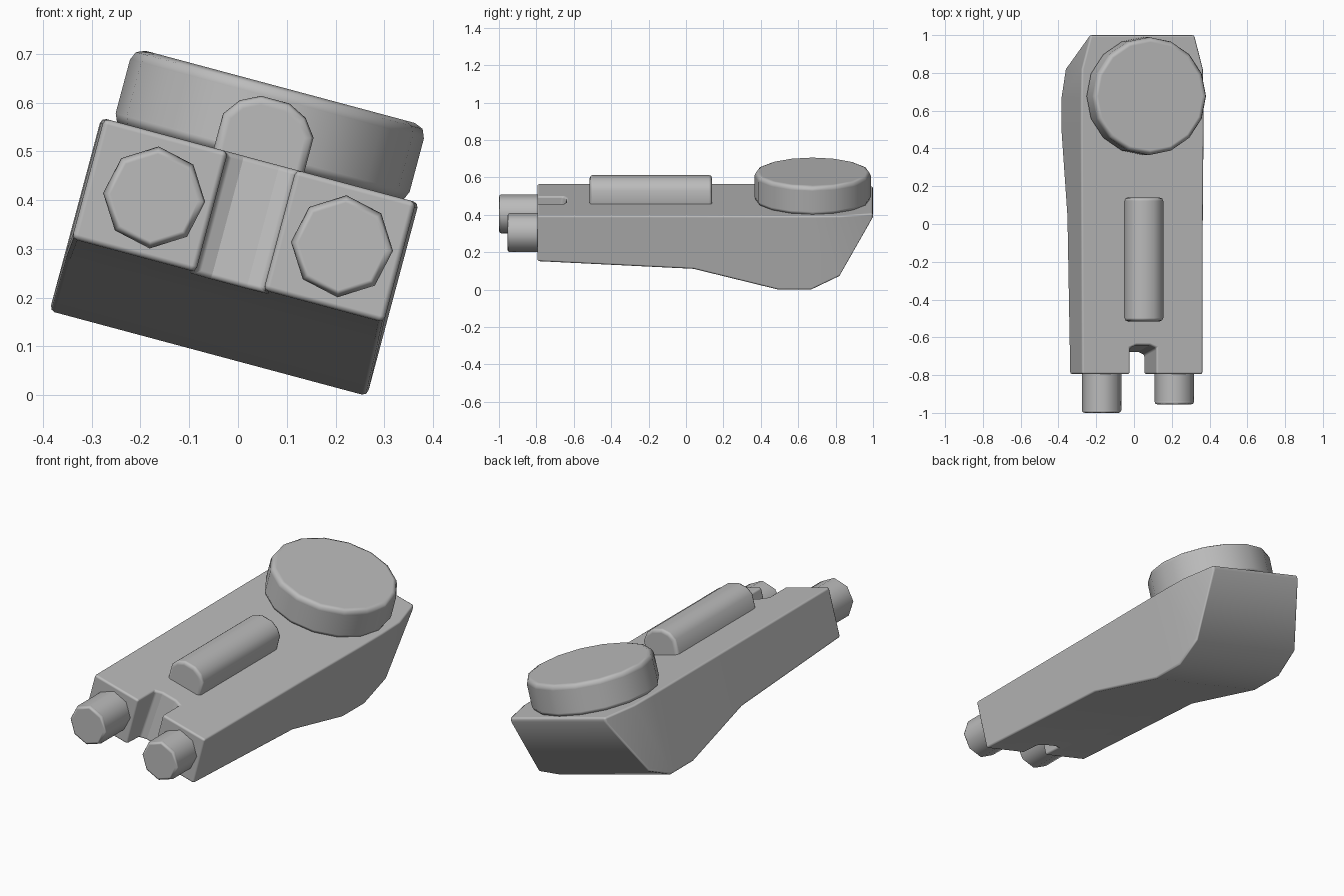
import bpy, bmesh
from math import radians, cos, sin, pi
from mathutils import Matrix

cube = bpy.data.objects.get("Cube")
if cube:
    bpy.data.objects.remove(cube)

TILT = Matrix.Rotation(radians(15), 4, 'Y')   # the whole device leans sideways

grey = bpy.data.materials.new("grey")
grey.use_nodes = True
colour = (0.5, 0.5, 0.5, 1)
grey.diffuse_color = colour
grey.node_tree.nodes["Principled BSDF"].inputs["Base Color"].default_value = colour


def loft(name, rings):
    """Skin a closed solid through rings with matching point counts."""
    bm = bmesh.new()
    loops = [[bm.verts.new(p) for p in ring] for ring in rings]
    n = len(loops[0])
    for a, b in zip(loops, loops[1:]):
        for i in range(n):
            j = (i + 1) % n
            bm.faces.new((a[i], a[j], b[j], b[i]))
    bm.faces.new(loops[0])
    bm.faces.new(loops[-1])
    bmesh.ops.recalc_face_normals(bm, faces=bm.faces)
    mesh = bpy.data.meshes.new(name)
    bm.to_mesh(mesh)
    bm.free()
    mesh.materials.append(grey)
    ob = bpy.data.objects.new(name, mesh)
    bpy.context.collection.objects.link(ob)
    ob.matrix_world = TILT
    return ob


def soften(ob, width, limit, smooth):
    """Rounded edges with smooth shading."""
    bevel = ob.modifiers.new("bevel", 'BEVEL')
    bevel.width = width
    bevel.segments = 2
    bevel.limit_method = 'ANGLE'
    bevel.angle_limit = radians(limit)
    bevel.harden_normals = True
    bpy.ops.object.select_all(action='DESELECT')
    bpy.context.view_layer.objects.active = ob
    ob.select_set(True)
    bpy.ops.object.shade_smooth_by_angle(angle=radians(smooth))


# Body: stations of y, underside height, left edge, right edge
TOP = 0.477
stations = [(-0.795, 0.222, -0.412, 0.250), (0.04, 0.18, -0.416, 0.252),
            (0.49, 0.067, -0.418, 0.256), (0.67, 0.067, -0.418, 0.256),
            (0.82, 0.14, -0.414, 0.252), (1.0, 0.455, -0.365, 0.205)]
body = loft("body", [[(l, y, TOP), (r, y, TOP), (r, y, low), (l, y, low)]
                     for y, low, l, r in stations])

# Front notch between the two knobs, with a sloping arched back wall
def notch_ring(z, back):
    return [(-0.149, -0.9, z), (-0.149, back - 0.015, z), (-0.115, back, z),
            (-0.04, back, z), (-0.005, back - 0.015, z), (-0.005, -0.9, z)]

cutter = loft("notch_cutter", [notch_ring(0.1, -0.695), notch_ring(0.55, -0.63)])
cutter.hide_render = True
cutter.hide_set(True)
cut = body.modifiers.new("notch", 'BOOLEAN')
cut.object = cutter
cut.solver = 'EXACT'
soften(body, 0.011, 40, 40)

# Front knobs: eight-sided cylinders
for name, x, z, front in (("right_knob", -0.271, 0.347, -1.0),
                          ("left_knob", 0.127, 0.350, -0.955)):
    angles = [radians(10) + i * pi / 4 for i in range(8)]
    knob = loft(name, [[(x + 0.105 * cos(a), y, z + 0.105 * sin(a)) for a in angles]
                       for y in (front, -0.76)])
    soften(knob, 0.014, 60, 60)

# Raised bar on top with a rounded cross-section
half = [(0.096, 0.46), (0.096, 0.55), (0.070, 0.585), (0.030, 0.605)]
section = half + [(-x, z) for x, z in reversed(half)]
bar = loft("top_bar", [[(x - 0.083, y, z) for x, z in section] for y in (-0.515, 0.14)])
soften(bar, 0.018, 60, 60)

# Large round dial
dial = loft("dial", [[(-0.08 + 0.312 * cos(i * pi / 8), 0.677 + 0.312 * sin(i * pi / 8), z)
                      for i in range(16)] for z in (0.468, 0.633)])
soften(dial, 0.026, 60, 60)
